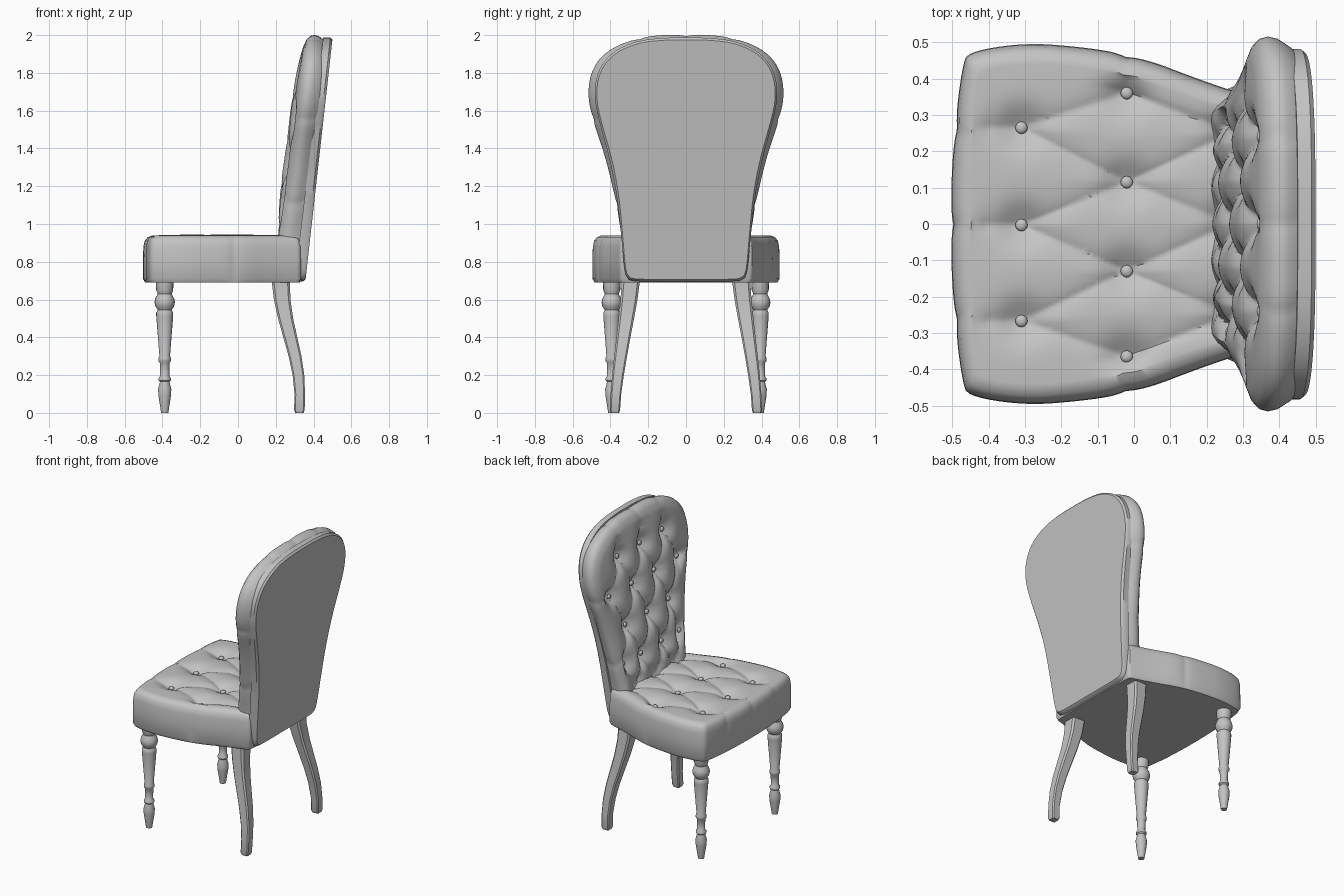
import bpy, bmesh, math
from mathutils import Vector

if "Cube" in bpy.data.objects:
    bpy.data.objects.remove(bpy.data.objects["Cube"])

grey = bpy.data.materials.new("plain grey")
grey.use_nodes = True
grey.diffuse_color = (0.55, 0.55, 0.55, 1)
grey.node_tree.nodes["Principled BSDF"].inputs["Base Color"].default_value = grey.diffuse_color


def finish(bm, name, angle=40):
    bmesh.ops.recalc_face_normals(bm, faces=bm.faces)
    mesh = bpy.data.meshes.new(name)
    bm.to_mesh(mesh)
    bm.free()
    mesh.materials.append(grey)
    obj = bpy.data.objects.new(name, mesh)
    bpy.context.collection.objects.link(obj)
    bpy.ops.object.select_all(action='DESELECT')
    obj.select_set(True)
    bpy.context.view_layer.objects.active = obj
    bpy.ops.object.shade_smooth_by_angle(angle=math.radians(angle))
    return obj


def loft(bm, rings):
    for a, b in zip(rings, rings[1:]):
        for i in range(len(a)):
            j = (i + 1) % len(a)
            bm.faces.new((a[i], a[j], b[j], b[i]))


def outline(half, count):
    """Mirror a half outline, round it by corner cutting, space it evenly."""
    pts = [Vector(p) for p in half]
    pts += [Vector((-p[0], p[1])) for p in reversed(half) if p[0] > 0]
    for _ in range(3):
        pairs = list(zip(pts, pts[1:] + pts[:1]))
        pts = [a.lerp(b, t) for a, b in pairs for t in (0.25, 0.75)]
    pts.append(pts[0])
    step = sum((b - a).length for a, b in zip(pts, pts[1:])) / count
    out, want, done = [], 0, 0
    for a, b in zip(pts, pts[1:]):
        d = (b - a).length
        while want < done + d and len(out) < count:
            out.append(a.lerp(b, (want - done) / d))
            want += step
        done += d
    return out


class Tufts:
    """Rows of buttons joined by diagonal creases."""

    def __init__(self, rows, extra, depth):
        self.depth = depth
        self.buttons = [Vector((u, v)) for v, us in rows for u in us]
        self.lines = [(Vector(a), Vector(b)) for a, b in extra]
        for (v0, row0), (v1, row1) in zip(rows, rows[1:]):
            self.lines += [(Vector((a, v0)), Vector((b, v1)))
                           for a in row0 for b in row1 if abs(a - b) < 0.17]

    def crease(self, p):
        best = 1
        for a, b in self.lines:
            ab = b - a
            t = min(1, max(0, (p - a).dot(ab) / ab.length_squared))
            best = min(best, (p - a - ab * t).length)
        return math.exp(-best / 0.03)

    def drop(self, p):
        near = min((p - b).length for b in self.buttons)
        return self.depth * (0.5 * self.crease(p) + math.exp(-(near / 0.06) ** 2))


def pad(name, half, centre, profile, place, tufts=None, crown=0, count=240, steps=48):
    """Upholstered pad: walls follow (inset, height), the face runs to the centre."""
    bm = bmesh.new()
    c = Vector(centre)
    rim = outline(half, count)
    rings = []
    for k, (inset, h) in enumerate(profile):
        ring = []
        for p in rim:
            cut = inset + (0.008 * tufts.crease(p) if tufts and k else 0)
            q = p + (c - p).normalized() * cut
            ring.append(bm.verts.new(place(q, h)))
        rings.append(ring)
    top_inset, top = profile[-1]

    def height(q, t):
        fade = min(1, (1 - t) * 8)
        return top + crown * (1 - t ** 3) - (tufts.drop(q) * fade if tufts else 0)

    for k in range(1, steps):
        t = 1 - k / steps
        ring = []
        for p in rim:
            q = c + (p + (c - p).normalized() * top_inset - c) * t
            ring.append(bm.verts.new(place(q, height(q, t))))
        rings.append(ring)
    loft(bm, rings)
    bm.faces.new(rings[0])
    tip = bm.verts.new(place(c, height(c, 0)))
    for i in range(count):
        bm.faces.new((rings[-1][i], rings[-1][(i + 1) % count], tip))
    return finish(bm, name)


def buttons(name, tufts, place, h, radius=0.017):
    bm = bmesh.new()
    for b in tufts.buttons:
        n = (place(b, 1) - place(b, 0)).normalized()
        mat = n.to_track_quat('Z', 'Y').to_matrix().to_4x4()
        mat.translation = place(b, h)
        new = bmesh.ops.create_uvsphere(bm, u_segments=12, v_segments=8, radius=radius)["verts"]
        for v in new:
            v.co.z *= 0.6
            v.co = mat @ v.co
    finish(bm, name)


# Seat cushion, facing -x
def seat_place(p, h):
    return Vector((p.y, p.x, 0.69 + h))


seat_rows = [(-0.31, (-0.267, -0.003, 0.265)), (-0.02, (-0.365, -0.13, 0.115, 0.36)),
             (0.27, (-0.25, 0, 0.25))]
seat_seams = [((u, -0.31), (u, -0.6)) for u in seat_rows[0][1]]
seat_seams += [((s * 0.36, -0.02), (s * 0.6, -0.02)) for s in (-1, 1)]
seat_tufts = Tufts(seat_rows, seat_seams, 0.03)
seat_half = [(0, -0.507), (0.25, -0.497), (0.44, -0.472), (0.475, -0.455), (0.499, -0.3),
             (0.488, -0.15), (0.467, 0), (0.39, 0.2), (0.352, 0.32), (0.345, 0.337), (0, 0.337)]
pad("seat_cushion", seat_half, (0, -0.08),
    [(0.012, 0), (0, 0.02), (0, 0.12), (0.002, 0.19), (0.01, 0.222), (0.025, 0.24), (0.05, 0.249)],
    seat_place, seat_tufts, 0.006)
buttons("seat_buttons", seat_tufts, seat_place, 0.22)


# Leaning backrest: tufted cushion on a flat rear panel
def back_place(p, h):
    swell = 1 + 0.2 * max(0, 1.5 - p.y)
    return Vector((0.357 + 0.112 * (p.y - 0.7) - h * swell, p.x, p.y))


back_rows = [(0.9, (-0.2, 0, 0.2)), (1.1, (-0.3, -0.11, 0.11, 0.3)), (1.33, (-0.23, 0, 0.23)),
             (1.56, (-0.36, -0.12, 0.12, 0.36)), (1.78, (-0.24, 0, 0.24))]
back_seams = [((u, 1.78), (u * 1.05, 2.1)) for u in back_rows[-1][1]]
back_seams += [((s * u, v), (s * 0.6, v)) for s in (-1, 1) for u, v in ((0.3, 1.1), (0.36, 1.56))]
back_tufts = Tufts(back_rows, back_seams, 0.045)
back_half = [(0, 0.84), (0.31, 0.84), (0.335, 0.87), (0.345, 0.97), (0.388, 1.2), (0.44, 1.4),
             (0.5, 1.56), (0.522, 1.7), (0.495, 1.83), (0.41, 1.925), (0.25, 1.99), (0.1, 2.002),
             (0, 2.002)]
pad("back_cushion", back_half, (0, 1.5),
    [(0.05, 0.02), (0.03, 0.04), (0.006, 0.075), (0, 0.1), (0.006, 0.12), (0.025, 0.137), (0.06, 0.15)],
    back_place, back_tufts, 0.032)
buttons("back_buttons", back_tufts, back_place, 0.13)
panel_half = [(0, 0.695), (0.28, 0.695), (0.315, 0.71), (0.328, 0.77), (0.342, 0.93), (0.365, 1.15),
              (0.405, 1.35), (0.462, 1.55), (0.488, 1.68), (0.47, 1.81), (0.395, 1.91),
              (0.26, 1.972), (0.1, 1.987), (0, 1.987)]
pad("back_panel", panel_half, (0, 1.4), [(0.012, 0), (0, 0.012), (0, 0.05)], back_place,
    count=120, steps=2)

# Turned front legs
turning = [(0.019, 0), (0.022, 0.02), (0.033, 0.09), (0.035, 0.125), (0.025, 0.165), (0.032, 0.172),
           (0.032, 0.185), (0.024, 0.195), (0.026, 0.265), (0.033, 0.275), (0.033, 0.29),
           (0.028, 0.3), (0.045, 0.515), (0.045, 0.53), (0.037, 0.545), (0.05, 0.565), (0.054, 0.585),
           (0.05, 0.605), (0.037, 0.63), (0.045, 0.65), (0.046, 0.7)]
for side, label in ((1, "left"), (-1, "right")):
    bm = bmesh.new()
    rings = [[bm.verts.new((-0.388 + r * math.cos(a), side * 0.393 + r * math.sin(a), z))
              for a in (math.tau * i / 20 for i in range(20))] for r, z in turning]
    loft(bm, rings)
    bm.faces.new(rings[0])
    bm.faces.new(rings[-1])
    finish(bm, "front_leg_" + label)

# Curved square rear legs: z, centre x, centre y, half depth, half width
sweep = [(0, 0.325, 0.376, 0.022, 0.022), (0.015, 0.325, 0.376, 0.028, 0.027),
         (0.1, 0.327, 0.371, 0.028, 0.028), (0.2, 0.32, 0.36, 0.031, 0.031),
         (0.3, 0.302, 0.346, 0.034, 0.034), (0.4, 0.277, 0.331, 0.037, 0.037),
         (0.5, 0.252, 0.316, 0.04, 0.041), (0.6, 0.234, 0.302, 0.044, 0.045),
         (0.7, 0.226, 0.292, 0.048, 0.048)]
chamfer = [(1, 0.75), (0.75, 1), (-0.75, 1), (-1, 0.75), (-1, -0.75), (-0.75, -1), (0.75, -1), (1, -0.75)]
for side, label in ((1, "left"), (-1, "right")):
    bm = bmesh.new()
    rings = [[bm.verts.new((x + dx * a, side * (y + dy * b), z)) for a, b in chamfer]
             for z, x, y, dx, dy in sweep]
    loft(bm, rings)
    bm.faces.new(rings[0])
    bm.faces.new(rings[-1])
    finish(bm, "rear_leg_" + label, 30)
